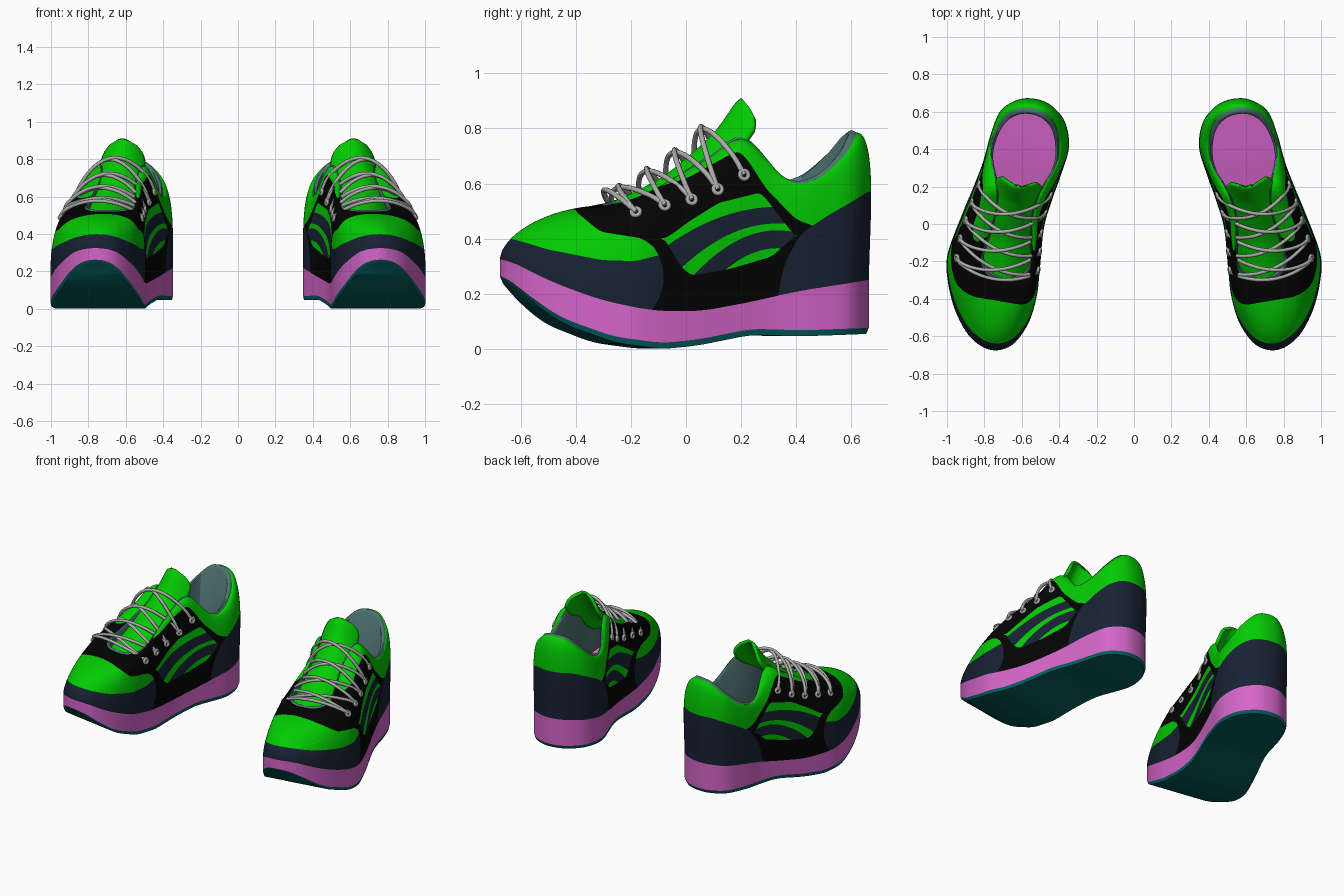
import bpy, bmesh
from math import sin, cos, pi, radians
from mathutils import Vector
from mathutils.bvhtree import BVHTree

cube = bpy.data.objects.get("Cube")
if cube:
    bpy.data.objects.remove(cube)


def material(name, rgb):
    m = bpy.data.materials.new(name)
    m.use_nodes = True
    m.diffuse_color = (*rgb, 1)
    bsdf = m.node_tree.nodes["Principled BSDF"]
    bsdf.inputs["Base Color"].default_value = (*rgb, 1)
    return m


green = material("green", (0.001, 0.6, 0.001))
navy = material("navy", (0.009, 0.016, 0.034))
black = material("black", (0.001, 0.001, 0.001))
pink = material("pink", (0.67, 0.13, 0.59))
teal = material("dark_teal", (0.001, 0.11, 0.11))
grey_teal = material("grey_teal", (0.075, 0.17, 0.165))
grey = material("lace_grey", (0.41, 0.41, 0.4))

TURN = radians(9.5)  # toes point outwards


def place(p):
    u, v, z = p
    return (0.64 + u * cos(TURN) - v * sin(TURN), u * sin(TURN) + v * cos(TURN), z)


def linear(pts, x):
    if x <= pts[0][0]:
        return pts[0][1]
    for (a, p), (b, q) in zip(pts, pts[1:]):
        if x <= b:
            return p + (q - p) * (x - a) / (b - a)
    return pts[-1][1]


def soft(pts, x, w=0.04):
    return sum(linear(pts, x + w * k / 2) for k in range(-2, 3)) / 5


def cut(bm, f):
    # Split the faces along the line where f(v, z) is zero
    value = {p: f(p.co.y, p.co.z) for p in bm.verts}
    fresh = []
    for e in list(bm.edges):
        a, b = e.verts
        if value[a] * value[b] < 0:
            fresh.append(bmesh.utils.edge_split(e, a, value[a] / (value[a] - value[b]))[1])
    if fresh:
        bmesh.ops.connect_verts(bm, verts=fresh)


def build(name, verts, faces, mats, borders=(), paint=None, sharp=40, thick=0):
    mesh = bpy.data.meshes.new(name)
    mesh.from_pydata(verts, [], faces)
    for m in mats:
        mesh.materials.append(m)
    bm = bmesh.new()
    bm.from_mesh(mesh)
    for f in borders:
        cut(bm, f)
    if paint:
        for face in bm.faces:
            c = face.calc_center_median()
            face.material_index = paint(c.y, c.z)
    for p in bm.verts:
        p.co = place(p.co)
    bmesh.ops.recalc_face_normals(bm, faces=bm.faces)
    bm.to_mesh(mesh)
    bm.free()
    mesh.shade_smooth()
    mesh.set_sharp_from_angle(angle=radians(sharp))
    ob = bpy.data.objects.new(name, mesh)
    bpy.context.collection.objects.link(ob)
    if thick:
        ob.modifiers.new("thickness", 'SOLIDIFY').thickness = thick
    ob.modifiers.new("pair", 'MIRROR').use_mirror_merge = False


# Stations from heel to toe: sole v, outer u, inner u, then opening rim u, v, z
STATIONS = [
    (0.67, 0, 0, 0, 0.625, 0.785),
    (0.65, 0.09, -0.09, 0.075, 0.61, 0.77),
    (0.575, 0.172, -0.178, 0.14, 0.555, 0.7),
    (0.45, 0.203, -0.22, 0.178, 0.45, 0.617),
    (0.3, 0.22, -0.203, 0.178, 0.34, 0.615),
    (0.16, 0.248, -0.178, 0.122, 0.195, 0.76),
    (0, 0.285, -0.16, 0.1, 0.06, 0.69),
    (-0.22, 0.325, -0.175, 0.125, -0.12, 0.585),
    (-0.36, 0.3, -0.182, 0.135, -0.22, 0.54),
    (-0.5, 0.24, -0.165, 0.1, -0.28, 0.525),
    (-0.61, 0.16, -0.118, 0.055, -0.305, 0.52),
    (-0.665, 0.085, -0.062, 0.025, -0.31, 0.52),
    (-0.685, 0.01, 0.01, 0, -0.31, 0.52),
]
outer = [(o, v, r + 0.01, rv, rz) for v, o, i, r, rv, rz in STATIONS]
inner = [(i, v, 0.01 - r, rv, rz) for v, o, i, r, rv, rz in STATIONS[-2:0:-1]]
keys = outer + inner
STEP = 12
N = len(keys) * STEP


def around(k):
    # Closed Catmull-Rom curve through the stations
    s, t = k // STEP, (k % STEP) / STEP
    quad = zip(*(keys[(s + d) % len(keys)] for d in (-1, 0, 1, 2)))
    return [b + 0.5 * t * (c - a + t * (2 * a - 5 * b + 4 * c - d + t * (3 * (b - c) + d - a)))
            for a, b, c, d in quad]


samples = [around(k) for k in range(N)]
outline = [s[:2] for s in samples]
rim = [s[2:] for s in samples]

SOLE_TOP = [(-0.7, 0.34), (-0.54, 0.245), (-0.36, 0.175), (-0.18, 0.138),
            (0, 0.135), (0.2, 0.17), (0.38, 0.21), (0.7, 0.257)]
SOLE_BOTTOM = [(-0.7, 0.26), (-0.6, 0.165), (-0.5, 0.09), (-0.32, 0.022), (-0.14, -0.002),
               (0, 0.012), (0.2, 0.05), (0.4, 0.045), (0.7, 0.055)]


def top(v):
    return soft(SOLE_TOP, v, 0.06)


def bottom(v):
    return soft(SOLE_BOTTOM, v)


def bands(rows):
    return [(r * N + i, r * N + (i + 1) % N, (r + 1) * N + (i + 1) % N, (r + 1) * N + i)
            for r in range(rows - 1) for i in range(N)]


def cap(start):
    # Strips across the foot joining each outer point to its inner partner
    faces = [(start + i, start + i + 1, start + N - i - 1, start + N - i) for i in range(1, N // 2 - 1)]
    h = start + N // 2
    return faces + [(start, start + 1, start + N - 1), (h, h + 1, h - 1)]


def slab(name, low, high, mat, shrink=1.0):
    lower = [(u * shrink, v * shrink, low(v)) for u, v in outline]
    upper = [(u, v, high(v)) for u, v in outline]
    build(name, lower + upper, bands(2) + cap(0) + cap(N), [mat])


# Soles
slab("outsole", bottom, lambda v: bottom(v) + 0.022, teal, 0.985)
slab("midsole", lambda v: bottom(v) + 0.022, top, pink)

# Upper: rounded wall from the sole edge to the opening rim, swelling at the heel
ROWS = 50
upper_verts = []
for r in range(ROWS):
    a = r / (ROWS - 1) * pi / 2
    for (u, v), (ru, rv, rz) in zip(outline, rim):
        full = linear([(-0.65, 1.8), (-0.2, 2.7)], v)
        if u < 0:
            full -= linear([(-0.2, 0), (0, 0.3), (0.3, 0.3), (0.5, 0)], v)
        h, k = 1 - max(cos(a), 0) ** (2 / full), sin(a) ** (2 / full)
        swell = 1 + linear([(0.3, 0), (0.6, 0.022)], v) * sin(2 * a)
        z = top(v)
        upper_verts.append(((u + (ru - u) * h) * swell, (v + (rv - v) * h) * swell, z + (rz - z) * k))

TOE_CAP = [(-0.68, 0.41), (-0.54, 0.36), (-0.36, 0.322), (-0.24, 0.318), (-0.15, 0.34)]
TOE_BOX = [(-0.44, 0.52), (-0.41, 0.475), (-0.36, 0.425), (-0.21, 0.4), (-0.14, 0.345)]
HEEL_CUP = [(0.29, 0.1), (0.305, 0.22), (0.325, 0.31), (0.39, 0.42), (0.5, 0.49), (0.65, 0.57)]
EYESTAY = [(-0.22, 0.6), (-0.18, 0.575), (-0.03, 0.62), (0.1, 0.69), (0.16, 0.72),
           (0.19, 0.69), (0.26, 0.58), (0.37, 0.47), (0.45, 0.44)]
PANEL_TOP = [(-0.125, 0.4), (-0.03, 0.465), (0.08, 0.53), (0.24, 0.568), (0.365, 0.41)]
PANEL_LOW = [(-0.125, 0.4), (-0.08, 0.31), (-0.03, 0.265), (0.12, 0.29), (0.28, 0.335), (0.365, 0.41)]


def above(pts):
    return lambda v, z: z - soft(pts, v, 0.015)


def stripe(drop, bend):
    return lambda v, z: z - 0.515 + drop + bend * (0.3 - v) ** 2


cap_line, box_line, cup_line, stay_line, panel_top, panel_low = map(
    above, (TOE_CAP, TOE_BOX, HEEL_CUP, EYESTAY, PANEL_TOP, PANEL_LOW))
stripes = [stripe(0, 0.8), stripe(0.06, 1.2), stripe(0.085, 1.6), stripe(0.15, 2)]


def toe_end(v, z):
    return v + 0.135 + 3 * (z - 0.26) ** 2


def toe_front(v, z):
    return v + 0.42


def paint_upper(v, z):
    GREEN, NAVY, BLACK = range(3)
    if cup_line(v, z) < 0:
        return NAVY
    if toe_end(v, z) < 0:
        if cap_line(v, z) < 0:
            return NAVY
        if toe_front(v, z) < 0 or box_line(v, z) < 0:
            return GREEN
    if stay_line(v, z) > 0:
        return GREEN
    if panel_low(v, z) > 0 > panel_top(v, z):
        return NAVY if sum(s(v, z) < 0 for s in stripes) % 2 else GREEN
    return BLACK


upper_faces = bands(ROWS)
borders = [cap_line, box_line, cup_line, stay_line, panel_top, panel_low, toe_end, toe_front] + stripes
build("upper", upper_verts, upper_faces, [green, navy, black], borders, paint_upper, sharp=60)

# Lining: padded rim rolling inwards and down to the insole
lining = [(u, v, z) for u, v, z in rim]
lining += [(u * 0.96, 0.1 + (v - 0.1) * 0.97, z + 0.008) for u, v, z in rim]
lining += [(u * 0.9, 0.1 + (v - 0.1) * 0.94, z - 0.005) for u, v, z in rim]
lining += [(u * 0.9, v * 0.9, top(v) - 0.01) for u, v in outline]
build("lining", lining, bands(4), [grey_teal], sharp=70)

# Tongue: crowned sheet under the laces with a rounded, flared tip
RISE = [(-0.34, 0.505), (-0.28, 0.53), (-0.2, 0.565), (-0.08, 0.627), (0.05, 0.735),
        (0.14, 0.825), (0.165, 0.88), (0.2, 0.92)]
WIDTH = [(-0.34, 0.12), (-0.2, 0.14), (0.05, 0.115), (0.14, 0.125), (0.165, 0.12),
         (0.182, 0.1), (0.194, 0.065), (0.2, 0.02)]
LONG, WIDE = 54, 20
tongue = []
for j in range(LONG + 1):
    v = -0.34 + 0.54 * j / LONG
    w = linear(WIDTH, v)
    for i in range(WIDE + 1):
        s = 2 * i / WIDE - 1
        edge = (w * s / 0.12) ** 2
        tongue.append((0.012 + w * s, v + max(0, v) * 0.4 * edge, soft(RISE, v, 0.03) - 0.07 * edge))
W = WIDE + 1
tongue_faces = [(j * W + i, j * W + i + 1, (j + 1) * W + i + 1, (j + 1) * W + i)
                for j in range(LONG) for i in range(WIDE)]
build("tongue", tongue, tongue_faces, [green], sharp=60, thick=0.02)


def tubes(name, paths, radius, closed=False):
    data = bpy.data.curves.new(name, 'CURVE')
    data.dimensions = '3D'
    data.bevel_depth = radius
    data.bevel_resolution = 2
    data.use_fill_caps = True
    data.materials.append(grey)
    for side in (1, -1):
        for path in paths:
            sp = data.splines.new('POLY')
            sp.points.add(len(path) - 1)
            sp.use_cyclic_u = closed
            for pt, p in zip(sp.points, path):
                x, y, z = place(p)
                pt.co = (side * x, y, z, 1)
    bpy.context.collection.objects.link(bpy.data.objects.new(name, data))


# Eyelets sit on the wall of the upper
wall = BVHTree.FromPolygons(upper_verts, upper_faces)
holes, rings = {}, []
for row, z in enumerate((0.485, 0.51, 0.535, 0.575, 0.63)):
    for side, u in ((1, 0.255 - 0.01 * row), (-1, -0.16 - 0.008 * row)):
        spot, normal, _, _ = wall.find_nearest(Vector((u, -0.225 + 0.1 * row, z)))
        if normal.x * side < 0:
            normal = -normal
        spot = spot + normal * 0.006
        holes[row, side] = spot
        a = normal.orthogonal().normalized()
        b = normal.cross(a)
        rings.append([spot + 0.016 * (a * cos(k * pi / 8) + b * sin(k * pi / 8)) for k in range(16)])
tubes("eyelets", rings, 0.008, True)


# Laces: one straight bar, then crossings between neighbouring rows
def lace(a, b, height):
    arch = [max(0, sin(pi * k / 24)) ** 0.65 for k in range(25)]
    return [a.lerp(b, k / 24) + Vector((0, -0.08 * h, height * h)) for k, h in enumerate(arch)]


laces = [lace(holes[0, 1], holes[0, -1], 0.085)]
for row in range(4):
    for side in (1, -1):
        laces.append(lace(holes[row, side], holes[row + 1, -side], 0.085 + 0.038 * row + 0.004 * side))
tubes("laces", laces, 0.01)
